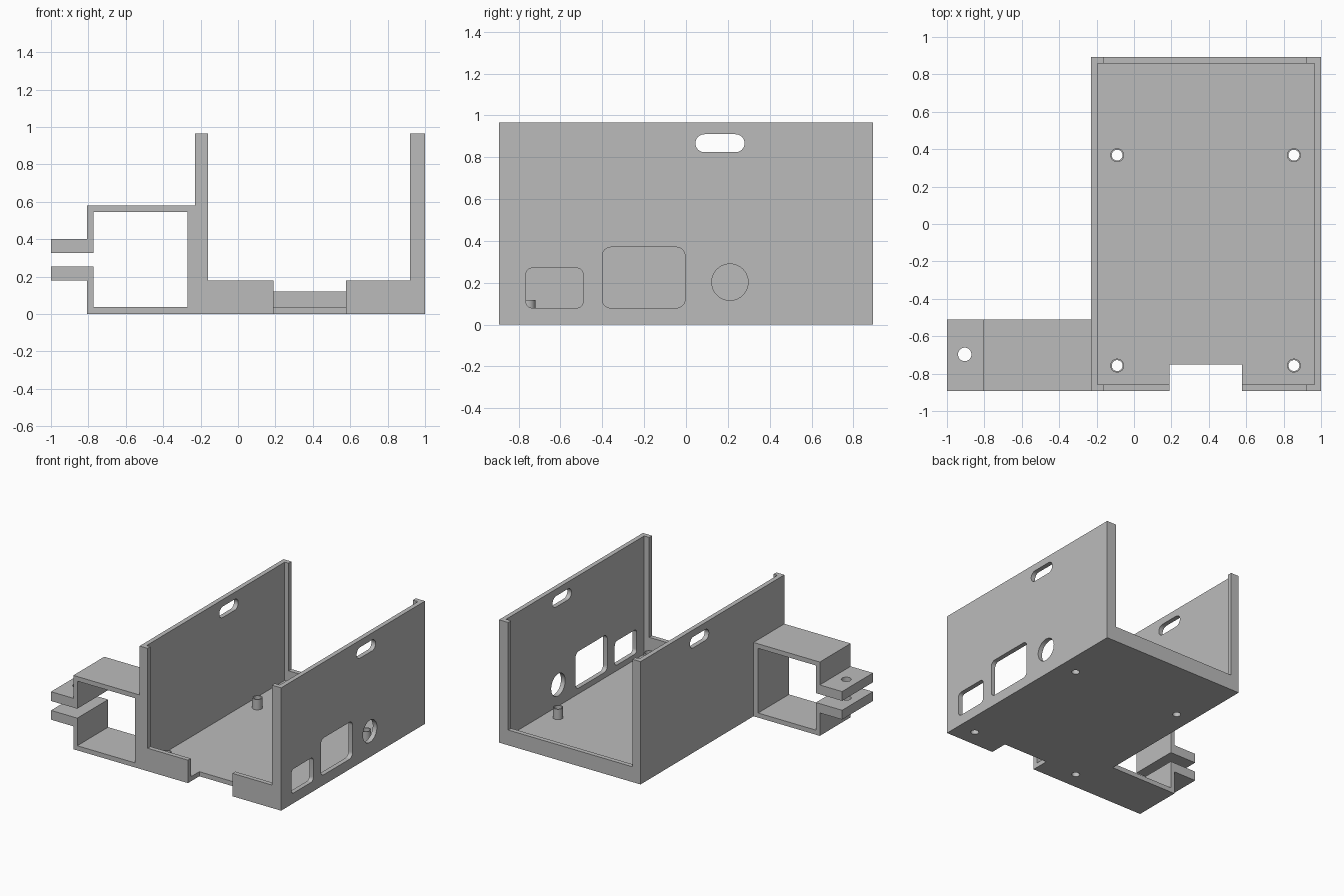
import bpy, bmesh
from math import sin, cos, pi, radians
from mathutils import Vector

cube = bpy.data.objects.get("Cube")
if cube:
    bpy.data.objects.remove(cube, do_unlink=True)

grey = bpy.data.materials.new("light grey plastic")
grey.use_nodes = True
COLOR = (0.5, 0.5, 0.5, 1)
grey.diffuse_color = COLOR
grey.node_tree.nodes["Principled BSDF"].inputs["Base Color"].default_value = COLOR


def prism(name, outline, axis, lo, hi):
    """Extrude a 2D outline along an axis; the outline lies in the other two, in order."""
    def place(p, depth):
        co = list(p)
        co.insert("xyz".index(axis), depth)
        return Vector(co)
    bm = bmesh.new()
    face = bm.faces.new([bm.verts.new(place(p, lo)) for p in outline])
    side = bmesh.ops.extrude_face_region(bm, geom=[face])
    top = [v for v in side["geom"] if isinstance(v, bmesh.types.BMVert)]
    bmesh.ops.translate(bm, verts=top, vec=place((0, 0), hi - lo))
    bmesh.ops.recalc_face_normals(bm, faces=bm.faces)
    mesh = bpy.data.meshes.new(name)
    bm.to_mesh(mesh)
    bm.free()
    mesh.materials.append(grey)
    obj = bpy.data.objects.new(name, mesh)
    bpy.context.collection.objects.link(obj)
    return obj


def rect(a0, a1, b0, b1):
    return [(a0, b0), (a1, b0), (a1, b1), (a0, b1)]


def rounded(a0, a1, b0, b1, r, steps=8):
    corners = [(a1 - r, b1 - r), (a0 + r, b1 - r), (a0 + r, b0 + r), (a1 - r, b0 + r)]
    return [(a + r * cos(pi / 2 * (q + i / steps)), b + r * sin(pi / 2 * (q + i / steps)))
            for q, (a, b) in enumerate(corners) for i in range(steps + 1)]


def circle(a, b, r, n=40):
    return [(a + r * cos(2 * pi * i / n), b + r * sin(2 * pi * i / n)) for i in range(n)]


def combine(obj, tool, operation="DIFFERENCE"):
    mod = obj.modifiers.new("bool", "BOOLEAN")
    mod.object, mod.operation, mod.solver = tool, operation, "EXACT"
    bpy.context.view_layer.objects.active = obj
    bpy.ops.object.modifier_apply(modifier=mod.name)
    bpy.data.objects.remove(tool, do_unlink=True)


def cut(obj, outline, axis, lo, hi):
    combine(obj, prism("cutter", outline, axis, lo, hi))


L, R, D, H, T = -0.23, 1.0, 0.893, 0.965, 0.036   # case extents and wall thickness

# Open-topped case
case = prism("case", rect(L, R, -D, D), "z", 0, H)
cut(case, rect(L + T, R - T, -D + T, D - T), "z", T, H + 1)

# Front and back openings that leave narrow corner lips
cut(case, rect(L + 0.07, R - 0.08, 0.18, H + 1), "y", -D - 0.1, -D + 0.1)
cut(case, rect(L + 0.07, R - 0.08, 0.12, H + 1), "y", D - 0.1, D + 0.1)

# Notch in the front lip and floor
cut(case, rect(0.19, 0.577, -D - 0.1, -0.752), "z", -0.1, 0.3)

# Slot through both side walls, ports in the +x wall
cut(case, rounded(0.045, 0.28, 0.824, 0.91, 0.0429), "x", L - 0.1, R + 0.1)
cut(case, rounded(-0.765, -0.492, 0.08, 0.27, 0.03), "x", R - 0.1, R + 0.1)
cut(case, rounded(-0.4, -0.005, 0.08, 0.37, 0.04), "x", R - 0.1, R + 0.1)
cut(case, circle(0.21, 0.203, 0.087), "x", R - 0.1, R + 0.1)

# Hollow standoffs, drilled through the floor
for x in (-0.09, 0.855):
    for y in (-0.757, 0.368):
        combine(case, prism("standoff", circle(x, y, 0.037), "z", 0.02, 0.117), "UNION")
        cut(case, circle(x, y, 0.029), "z", -0.1, 0.3)

# Split clamp bracket on the -x side
half = [(L, 0), (-0.806, 0), (-0.806, 0.18), (-1, 0.18), (-1, 0.253),
        (-0.772, 0.253), (-0.772, T), (-0.27, T)]
top = 0.58
upper = [(x, top - z) for x, z in reversed(half)]
clamp = prism("clamp_bracket", half + upper, "y", -D, -0.51)
cut(clamp, circle(-0.905, -0.697, 0.036), "z", -0.1, 0.7)

for obj in (case, clamp):
    bpy.ops.object.select_all(action="DESELECT")
    obj.select_set(True)
    bpy.context.view_layer.objects.active = obj
    bpy.ops.object.shade_smooth_by_angle(angle=radians(30))
